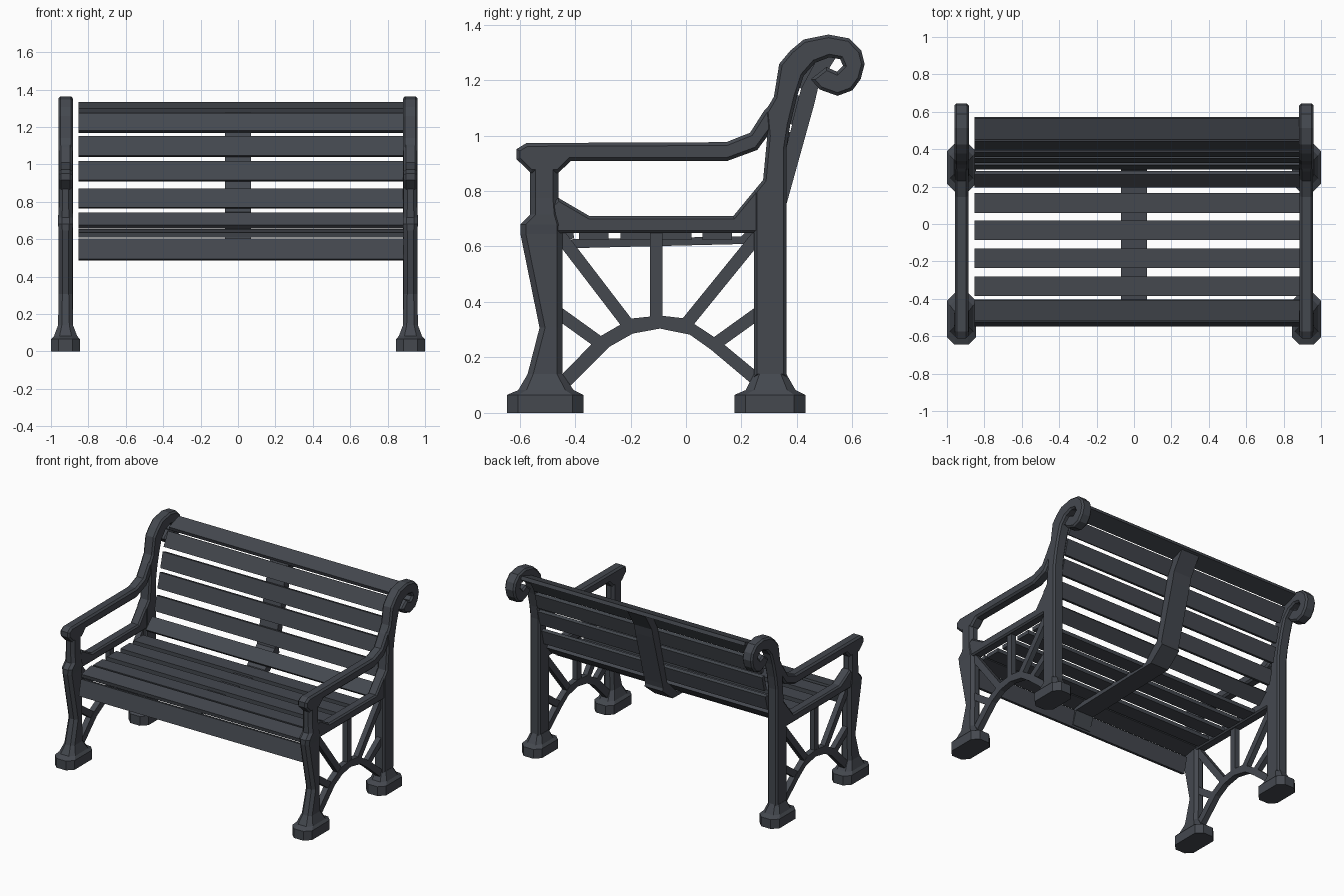
import bpy, bmesh, math
from mathutils import Vector

iron = bpy.data.materials.new("dark slate paint")
iron.diffuse_color = (0.058, 0.065, 0.078, 1)
FX = 0.922          # centre of each side frame in x


def finish(name, bm):
    bmesh.ops.recalc_face_normals(bm, faces=bm.faces)
    me = bpy.data.meshes.new(name)
    bm.to_mesh(me)
    bm.free()
    me.materials.append(iron)
    ob = bpy.data.objects.new(name, me)
    bpy.context.collection.objects.link(ob)
    return ob


def plate(name, pts, x0, x1, chamfer=0.0):
    """Extrude a side profile of (y, z) points from x0 to x1."""
    bm = bmesh.new()
    a = [bm.verts.new((x0, y, z)) for y, z in pts]
    b = [bm.verts.new((x1, y, z)) for y, z in pts]
    n = len(pts)
    bm.faces.new(a)
    bm.faces.new(b)
    for i in range(n):
        j = (i + 1) % n
        bm.faces.new((a[i], a[j], b[j], b[i]))
    ob = finish(name, bm)
    if chamfer:
        # chamfer only the rims of the two flat sides
        w = ob.data.attributes.new("bevel_weight_edge", 'FLOAT', 'EDGE')
        for e in ob.data.edges:
            p, q = (ob.data.vertices[v].co for v in e.vertices)
            w.data[e.index].value = 1.0 if abs(p.x - q.x) < 1e-5 else 0.0
        m = ob.modifiers.new("chamfer", 'BEVEL')
        m.limit_method = 'WEIGHT'
        m.width = chamfer
        m.segments = 1
    return ob


def loft(name, rings, cx):
    """Stack corner-cut rectangles: (z, y0, y1, half width x, corner cut)."""
    bm = bmesh.new()
    prev = None
    for z, y0, y1, h, c in rings:
        xy = [(-h, y0 + c), (-h + c, y0), (h - c, y0), (h, y0 + c),
              (h, y1 - c), (h - c, y1), (-h + c, y1), (-h, y1 - c)]
        ring = [bm.verts.new((cx + x, y, z)) for x, y in xy]
        if prev:
            for i in range(8):
                j = (i + 1) % 8
                bm.faces.new((prev[i], prev[j], ring[j], ring[i]))
        else:
            bm.faces.new(ring)
        prev = ring
    bm.faces.new(prev)
    return finish(name, bm)


def bar(name, p, q, w, x0, x1):
    """Straight bar of width w between two (y, z) points."""
    p, q = Vector(p), Vector(q)
    d = (q - p).normalized()
    n = Vector((-d.y, d.x)) * w / 2
    return plate(name, [p + n, q + n, q - n, p - n], x0, x1)


# profiles of the cast side frames, as (y, z)
post = [(0.262, 0.13), (0.362, 0.13), (0.362, 0.95), (0.376, 1.04), (0.400, 1.14),
        (0.424, 1.215), (0.465, 1.262), (0.517, 1.282), (0.556, 1.275), (0.566, 1.252),
        (0.544, 1.230), (0.506, 1.247), (0.450, 1.203), (0.482, 1.166), (0.546, 1.143),
        (0.600, 1.163), (0.630, 1.204), (0.644, 1.258), (0.632, 1.306), (0.589, 1.350),
        (0.513, 1.364), (0.424, 1.346), (0.376, 1.306), (0.336, 1.258), (0.317, 1.140),
        (0.285, 1.085), (0.293, 0.998), (0.278, 0.84), (0.245, 0.80), (0.245, 0.13)]
arm = [(-0.611, 0.915), (-0.56, 0.865), (-0.46, 0.865), (-0.416, 0.908), (0.148, 0.908),
       (0.257, 0.948), (0.31, 1.02), (0.31, 1.12), (0.282, 1.09), (0.231, 1.010),
       (0.145, 0.976), (-0.575, 0.973), (-0.611, 0.951)]
rail = [(-0.53, 0.648), (0.30, 0.648), (0.30, 0.87), (0.278, 0.84), (0.170, 0.709),
        (-0.347, 0.709), (-0.46, 0.775), (-0.53, 0.709)]
arch_out = [(-0.46, 0.125), (-0.318, 0.271), (-0.199, 0.340), (-0.094, 0.351),
            (0.0, 0.340), (0.116, 0.264), (0.26, 0.145)]
arch_in = [(0.26, 0.085), (0.09, 0.228), (0.014, 0.282), (-0.094, 0.304),
           (-0.192, 0.286), (-0.275, 0.239), (-0.43, 0.085)]
spokes = [((-0.107, 0.66), (-0.107, 0.33)), ((-0.455, 0.64), (-0.21, 0.32)),
          ((0.26, 0.64), (0.0, 0.32)), ((-0.46, 0.36), (-0.30, 0.245)),
          ((0.26, 0.36), (0.10, 0.245))]

for side, s in (("left", -1), ("right", 1)):
    cx = s * FX
    # front leg with foot, knee and arm column in one stack
    loft(side + "_front_leg", [
        (0, -0.645, -0.37, 0.077, 0.04), (0.065, -0.645, -0.37, 0.077, 0.04),
        (0.082, -0.605, -0.405, 0.062, 0.03), (0.14, -0.571, -0.445, 0.04, 0.02),
        (0.307, -0.528, -0.445, 0.037, 0.02), (0.645, -0.597, -0.445, 0.037, 0.02),
        (0.68, -0.597, -0.445, 0.04, 0.02), (0.715, -0.562, -0.455, 0.04, 0.02),
        (0.775, -0.562, -0.46, 0.036, 0.02), (0.88, -0.562, -0.46, 0.036, 0.02)], cx)
    # back foot
    loft(side + "_back_foot", [
        (0, 0.175, 0.43, 0.077, 0.04), (0.065, 0.175, 0.43, 0.077, 0.04),
        (0.082, 0.215, 0.395, 0.062, 0.03), (0.14, 0.245, 0.362, 0.04, 0.02)], cx)
    # post with scroll, armrest, seat rail
    plate(side + "_back_post", post, cx - 0.039, cx + 0.039, 0.011)
    plate(side + "_armrest", arm, cx - 0.036, cx + 0.036, 0.012)
    plate(side + "_seat_rail", rail, cx - 0.035, cx + 0.035, 0.01)
    # arched bracing
    plate(side + "_arch", arch_out + arch_in, cx - 0.02, cx + 0.02)
    for i, (p, q) in enumerate(spokes):
        bar(f"{side}_spoke_{i + 1}", p, q, 0.045, cx - 0.018, cx + 0.018)

# slats: centre lines across the plank, from front or bottom to back or top
slats = {
    "apron_slat": [((-0.535, 0.49), (-0.51, 0.60))],
    "seat_slat": [((-0.515, 0.622), (-0.405, 0.642))] +
                 [((y, 0.637), (y + 0.106, 0.637)) for y in (-0.386, -0.236, -0.086, 0.06)] +
                 [((0.205, 0.665), (0.275, 0.733))],
    "back_slat": [((0.303, 0.767), (0.328, 0.867)), ((0.338, 0.912), (0.364, 1.015)),
                  ((0.370, 1.043), (0.397, 1.147)), ((0.405, 1.175), (0.455, 1.268)),
                  ((0.457, 1.285), (0.567, 1.322))],
}
for name, rows in slats.items():
    for i, (p, q) in enumerate(rows):
        bar(f"{name}_{i + 1}", p, q, 0.026, -0.854, 0.888)

# middle strap under the seat and up the back
plate("seat_strap", [(-0.535, 0.50), (-0.515, 0.50), (-0.485, 0.592), (0.25, 0.610),
                     (0.36, 0.70), (0.34, 0.77), (0.27, 0.71), (0.20, 0.636),
                     (-0.41, 0.626), (-0.505, 0.61)], -0.07, 0.07)
plate("back_strap", [(0.30, 0.69), (0.35, 0.70), (0.363, 0.755), (0.463, 1.115),
                     (0.478, 1.18), (0.555, 1.305), (0.53, 1.315), (0.46, 1.28),
                     (0.415, 1.17), (0.315, 0.77)], -0.07, 0.07)
